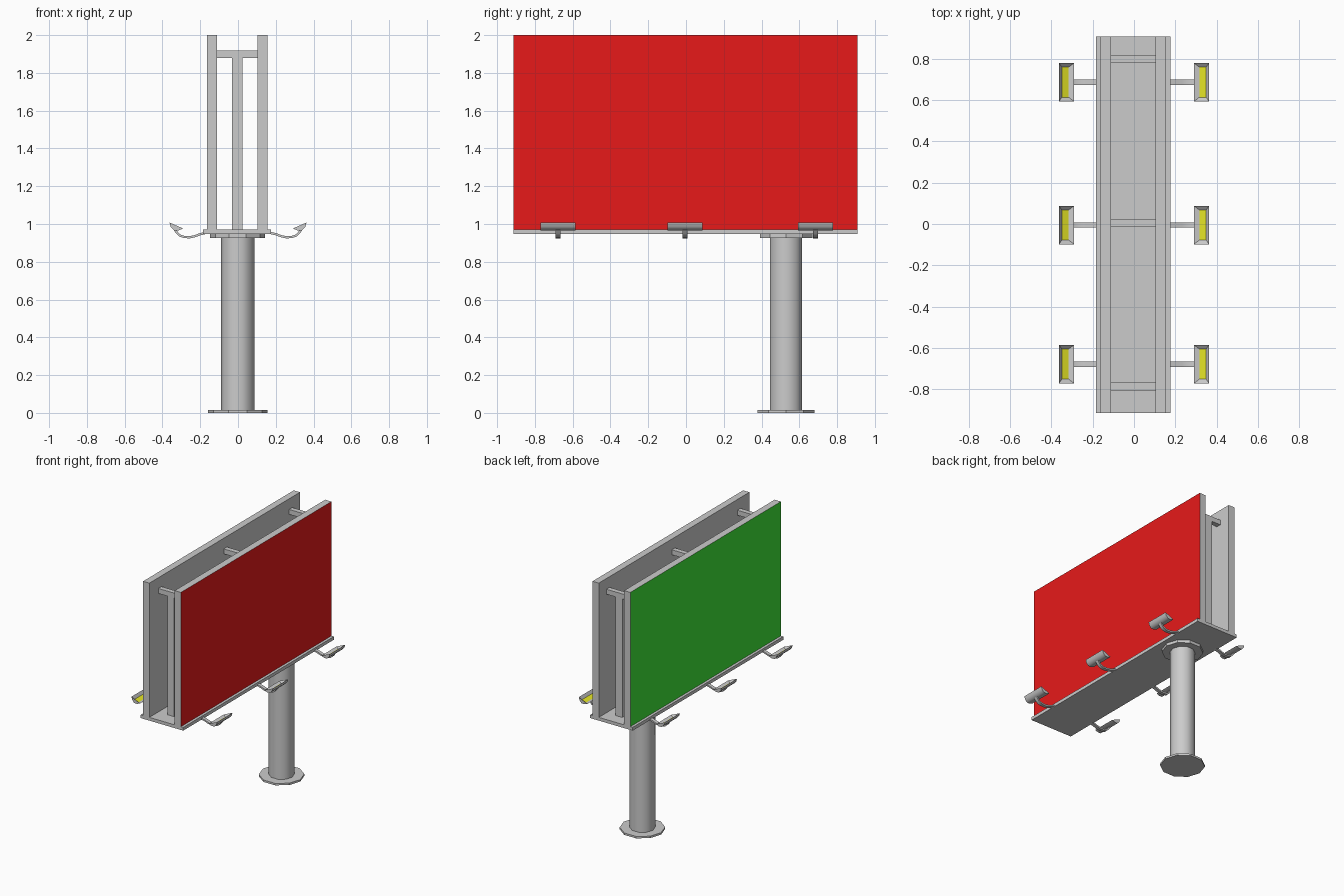
import bpy, bmesh, math
from mathutils import Vector

if "Cube" in bpy.data.objects:
    bpy.data.objects.remove(bpy.data.objects["Cube"])

CX, CY = -0.004, -0.003          # centre of the sign deck
POLE = (-0.002, 0.53)            # pole position


def material(name, color):
    m = bpy.data.materials.new(name)
    m.diffuse_color = color
    m.use_nodes = True
    m.node_tree.nodes["Principled BSDF"].inputs["Base Color"].default_value = m.diffuse_color
    return m


grey = material("grey_metal", (0.8, 0.8, 0.8, 1))
grey = None                      # plain parts stay without material
bpy.data.materials.remove(bpy.data.materials["grey_metal"])
red = material("red_poster", (0.8, 0.01, 0.01, 1))
green = material("green_poster", (0.05, 0.8, 0.04, 1))
yellow = material("lamp_glow", (0.8, 0.8, 0.02, 1))


def finish(name, bm):
    bmesh.ops.recalc_face_normals(bm, faces=bm.faces[:])
    me = bpy.data.meshes.new(name)
    bm.to_mesh(me)
    bm.free()
    ob = bpy.data.objects.new(name, me)
    bpy.context.collection.objects.link(ob)
    return ob


def prism(name, ring, step, smooth=False):
    """Extrude a closed ring of points along the vector step."""
    bm = bmesh.new()
    a = [bm.verts.new(p) for p in ring]
    b = [bm.verts.new(Vector(p) + Vector(step)) for p in ring]
    bm.faces.new(a)
    bm.faces.new(b)
    n = len(ring)
    for i in range(n):
        j = (i + 1) % n
        bm.faces.new((a[i], a[j], b[j], b[i])).smooth = smooth
    return finish(name, bm)


def box(name, x0, x1, y0, y1, z0, z1):
    ring = [(x0, y0, z0), (x1, y0, z0), (x1, y1, z0), (x0, y1, z0)]
    return prism(name, ring, (0, 0, z1 - z0))


def decagon(name, r, z0, z1, smooth=False):
    ring = [(POLE[0] + r * math.cos(i * math.pi / 5),
             POLE[1] + r * math.sin(i * math.pi / 5), z0) for i in range(10)]
    return prism(name, ring, (0, 0, z1 - z0), smooth)


def paint(ob, mat, direction):
    """Give faces pointing along direction a material; the rest stay plain."""
    ob.data.materials.append(None)
    ob.data.materials.append(mat)
    for p in ob.data.polygons:
        if p.normal.dot(Vector(direction).normalized()) > 0.98:
            p.material_index = 1


# Pole with its two flanges
decagon("base_flange", 0.158, 0.0, 0.015)
decagon("pole", 0.089, 0.015, 0.925, smooth=True)
decagon("top_flange", 0.146, 0.925, 0.947)

# Deck and the two poster panels
box("deck", CX - 0.18, CX + 0.18, CY - 0.911, CY + 0.911, 0.947, 0.972)
for s, side, mat in ((1, "right", red), (-1, "left", green)):
    x = sorted((CX + s * 0.107, CX + s * 0.16))
    panel = box(side + "_panel", x[0], x[1], CY - 0.911, CY + 0.911, 0.972, 2.0)
    paint(panel, mat, (s, 0, 0))

# T-shaped supports between the panels
for i, y in enumerate((-0.787, 0.006, 0.797)):
    box(f"support_post_{i}", CX - 0.028, CX + 0.028, y - 0.019, y + 0.019, 0.972, 1.88)
    box(f"support_bar_{i}", CX - 0.107, CX + 0.107, y - 0.019, y + 0.019, 1.88, 1.918)

# Lamp side profile (x, z) from outer rim to inner rim, recess floor, arm path
SHELL = [(0.363, 1.008), (0.357, 0.986), (0.340, 0.967), (0.315, 0.966), (0.290, 0.976)]
FLOOR = [(0.349, 0.985), (0.316, 0.971)]
ARM = [(0.17, 0.953), (0.20, 0.946), (0.23, 0.935), (0.256, 0.930),
       (0.285, 0.931), (0.309, 0.939), (0.322, 0.952), (0.335, 0.970)]


def lamp(name, s, y):
    bm = bmesh.new()
    a, b = [[bm.verts.new((s * x, y + d, z)) for x, z in SHELL] for d in (-0.093, 0.093)]
    fa, fb = [[bm.verts.new((s * x, y + d, z)) for x, z in FLOOR] for d in (-0.073, 0.073)]
    for i in range(4):                                   # curved back
        bm.faces.new((a[i], a[i + 1], b[i + 1], b[i])).smooth = True
    bm.faces.new(a)                                      # ends
    bm.faces.new(b)
    rim, floor = (a[0], a[-1], b[-1], b[0]), (fa[0], fa[1], fb[1], fb[0])
    for i in range(4):                                   # sloped recess walls
        j = (i + 1) % 4
        bm.faces.new((rim[i], rim[j], floor[j], floor[i]))
    glow = bm.faces.new(floor)
    glow.material_index = 1
    ob = finish(name, bm)
    ob.data.materials.append(None)
    ob.data.materials.append(yellow)


# Three lamps on curved arms along each side
for s, side in ((1, "right"), (-1, "left")):
    for i, y in enumerate((-0.678, -0.005, 0.686)):
        lamp(f"{side}_lamp_{i}", s, y)
        up, low = [], []
        for k, (x, z) in enumerate(ARM):
            p, q = ARM[max(k - 1, 0)], ARM[min(k + 1, len(ARM) - 1)]
            t = Vector((q[0] - p[0], q[1] - p[1])).normalized() * 0.006
            up.append((s * (x - t.y), y - 0.013, z + t.x))
            low.append((s * (x + t.y), y - 0.013, z - t.x))
        prism(f"{side}_lamp_arm_{i}", up + low[::-1], (0, 0.026, 0), smooth=True)
for ob in bpy.data.objects:
    if "lamp_arm" in ob.name:                            # keep strip edges crisp
        ob.select_set(True)
        bpy.context.view_layer.objects.active = ob
bpy.ops.object.shade_smooth_by_angle(angle=math.radians(40))
